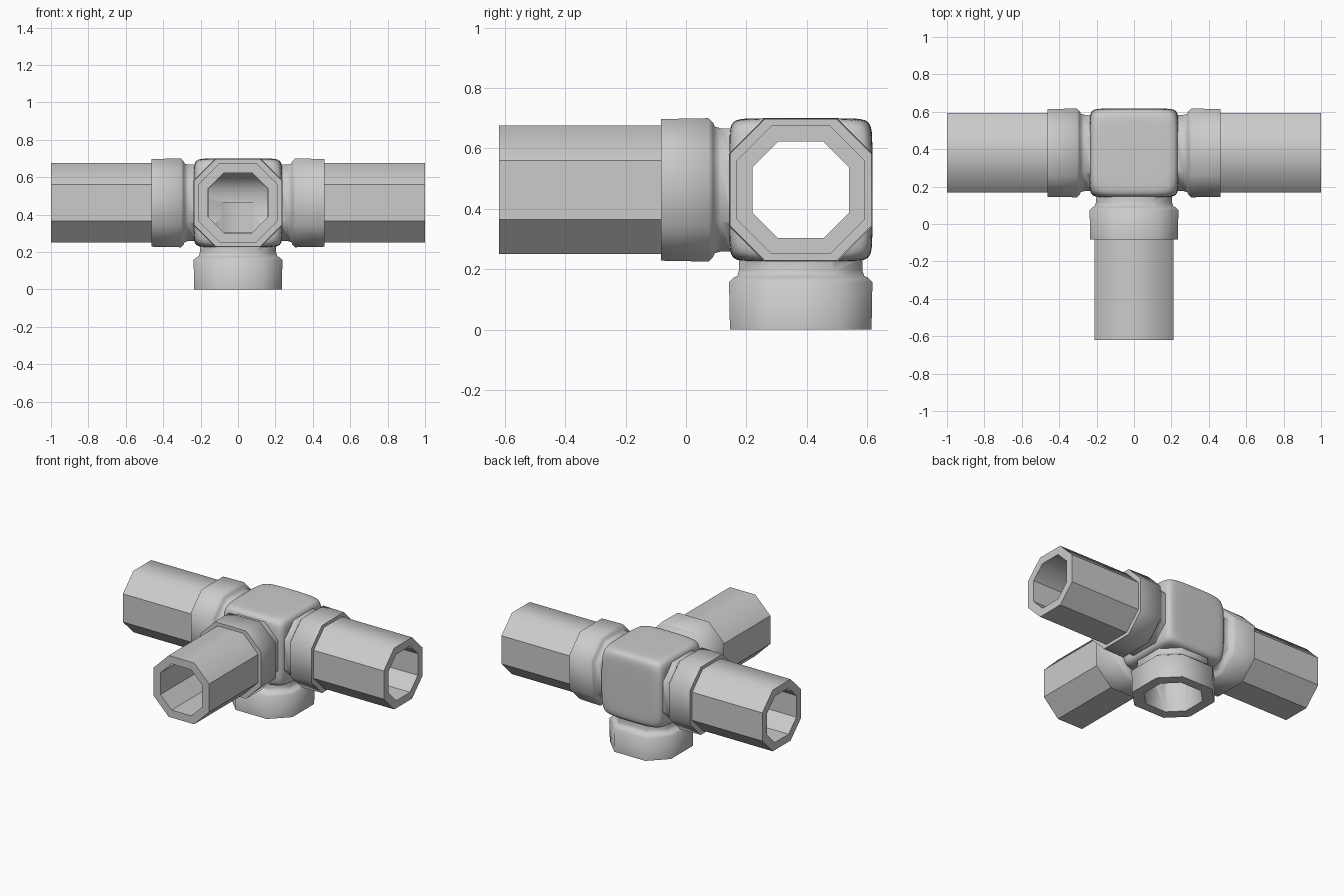
import bpy, bmesh, math
from mathutils import Vector

if "Cube" in bpy.data.objects:
    bpy.data.objects.remove(bpy.data.objects["Cube"])

C = Vector((0, 0.38, 0.4625))          # where all the pipe axes cross
X, Y, Z = Vector((1, 0, 0)), Vector((0, 1, 0)), Vector((0, 0, 1))


def frame(axis):
    """Two vectors perpendicular to a pipe direction."""
    a = Z if abs(axis.z) < 0.5 else Y
    return a, axis.cross(a)


def octagon(bm, axis, d, r, s):
    a, b = frame(axis)
    pts = [(r, s), (s, r), (-s, r), (-r, s), (-r, -s), (-s, -r), (s, -r), (r, -s)]
    return [bm.verts.new(C + axis * d + a * u + b * v) for u, v in pts]


def loft(name, axis, sections, closed_tube=False):
    """Skin octagon sections (distance, half width, half flat)."""
    bm = bmesh.new()
    rings = [octagon(bm, axis, *sec) for sec in sections]
    pairs = list(zip(rings, rings[1:]))
    if not closed_tube:
        bm.faces.new(rings[0])
        bm.faces.new(rings[-1])
    for p, q in pairs:
        for i in range(8):
            j = (i + 1) % 8
            bm.faces.new((p[i], p[j], q[j], q[i]))
    bmesh.ops.recalc_face_normals(bm, faces=bm.faces)
    return finish(name, bm)


def finish(name, bm):
    me = bpy.data.meshes.new(name)
    bm.to_mesh(me)
    bm.free()
    ob = bpy.data.objects.new(name, me)
    bpy.context.collection.objects.link(ob)
    return ob


def activate(ob):
    bpy.ops.object.select_all(action='DESELECT')
    ob.select_set(True)
    bpy.context.view_layer.objects.active = ob


def combine(ob, tool, op):
    activate(ob)
    m = ob.modifiers.new(op, 'BOOLEAN')
    m.operation, m.object, m.solver = op, tool, 'EXACT'
    bpy.ops.object.modifier_apply(modifier=m.name)
    bpy.data.objects.remove(tool)


# Bulged, rounded junction body
bm = bmesh.new()
bmesh.ops.create_cube(bm, size=2)
bmesh.ops.subdivide_edges(bm, edges=bm.edges, cuts=3, use_grid_fill=True)
for v in bm.verts:
    outer = sum(abs(c) > 0.9 for c in v.co)
    size = {1: 0.2375, 2: 0.235, 3: 0.212}[outer]
    v.co = C + Vector([math.copysign(size if abs(c) > 0.9 else 0.165, c)
                       if abs(c) > 0.1 else 0 for c in v.co])
fitting = finish("junction_fitting", bm)
activate(fitting)
sub = fitting.modifiers.new("round", 'SUBSURF')
sub.levels = 2
bpy.ops.object.modifier_apply(modifier=sub.name)

# Necks flaring into thick octagonal collars
neck = [(0.05, 0.204, 0.105), (0.265, 0.204, 0.105), (0.285, 0.21, 0.108),
        (0.29, 0.222, 0.112), (0.305, 0.2375, 0.12), (0.4625, 0.2345, 0.119)]
for axis in (X, -X, -Y, -Z):
    combine(fitting, loft("neck", axis, neck), 'UNION')

# Bores through the fitting
for axis, start, r in ((X, -0.6, 0.16), (-Y, 0, 0.159), (-Z, 0, 0.17)):
    s = r * 0.47
    combine(fitting, loft("bore", axis, [(start, r, s), (0.6, r, s)]), 'DIFFERENCE')
activate(fitting)
bpy.ops.object.shade_smooth_by_angle(angle=math.radians(50))

# Hollow octagonal pipes
for name, axis in (("right_pipe", X), ("left_pipe", -X), ("front_pipe", -Y)):
    inner, outer = (0.16, 0.075), (0.2125, 0.0975)
    pipe = loft(name, axis, [(0.46, *outer), (1.0, *outer), (1.0, *inner), (0.46, *inner)], True)
    for f in pipe.data.polygons:
        f.use_smooth = True
    # only the long edges beside the top face stay soft
    vs = pipe.data.vertices
    for e in pipe.data.edges:
        p, q = vs[e.vertices[0]].co, vs[e.vertices[1]].co
        along = abs((p - q).dot(axis)) > 0.1
        e.use_edge_sharp = not (along and (p.z + q.z) / 2 - C.z > 0.15)
